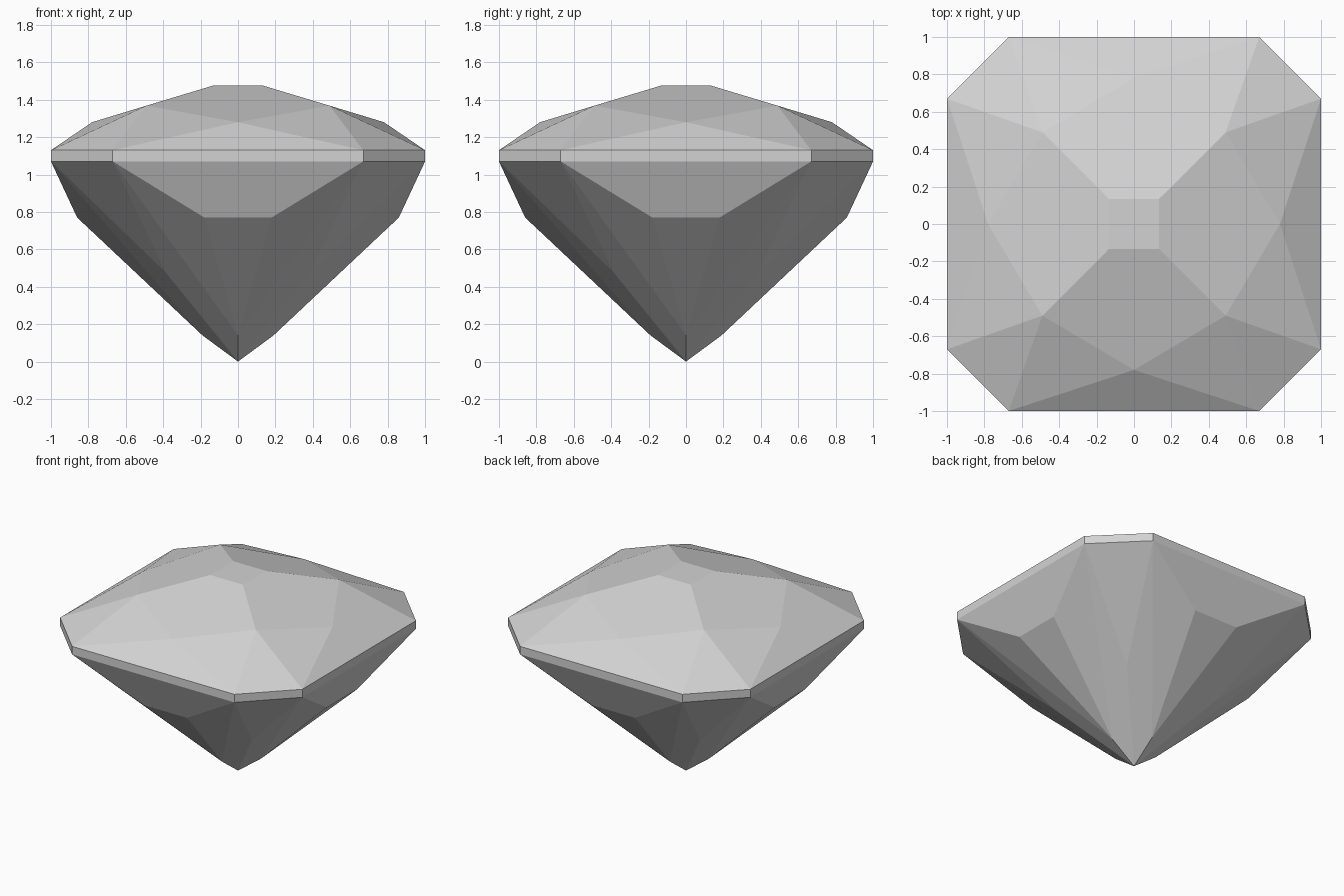
import bpy
import bmesh
from math import pi
from mathutils import Matrix, Vector

cube = bpy.data.objects.get("Cube")
if cube:
    bpy.data.objects.remove(cube, do_unlink=True)

# Material
grey = bpy.data.materials.new("pale grey")
grey.use_nodes = True
colour = (0.65, 0.65, 0.65, 1)
grey.diffuse_color = colour
grey.node_tree.nodes["Principled BSDF"].inputs["Base Color"].default_value = colour

TOP, GIRDLE_TOP, GIRDLE_LOW = 1.475, 1.13, 1.07


def mirrored(x, y, z):
    """Left and right copies of a point."""
    return Vector((-x, y, z)), Vector((x, y, z))


# Key points of the front quarter
table_l, table_r = mirrored(0.135, -0.135, TOP)
shoulder_l, shoulder_r = mirrored(0.49, -0.49, 1.368)
star = Vector((0, -0.78, 1.28))
rim_l, rim_r = mirrored(0.67, -1, GIRDLE_TOP)
low_l, low_r = mirrored(0.67, -1, GIRDLE_LOW)
corner = Vector((1, -0.67, GIRDLE_TOP))
low_corner = Vector((1, -0.67, GIRDLE_LOW))
belly_l, belly_r = mirrored(0.18, -0.86, 0.77)
keel = Vector((0, -0.19, 0.14))
keel_r = Vector((0.19, 0, 0.14))
apex = Vector((0.386, -0.386, 0.476))
tip = Vector((0, 0, 0))

quarter = [
    # crown
    (table_l, shoulder_l, star, shoulder_r, table_r),
    (star, rim_l, rim_r),
    (shoulder_l, rim_l, star),
    (shoulder_r, star, rim_r),
    (shoulder_r, rim_r, corner),
    # girdle
    (rim_l, low_l, low_r, rim_r),
    (rim_r, low_r, low_corner, corner),
    # pavilion
    (low_l, belly_l, belly_r, low_r),
    (belly_l, keel, belly_r),
    (low_l, keel, belly_l),
    (low_r, belly_r, keel),
    (low_r, apex, low_corner),
    (low_r, keel, tip, apex),
    (low_corner, apex, tip, keel_r),
]

# Repeat the quarter around the axis and close the table
bm = bmesh.new()
for turn in range(4):
    spin = Matrix.Rotation(turn * pi / 2, 3, "Z")
    for facet in quarter:
        bm.faces.new([bm.verts.new(spin @ p) for p in facet])
bm.faces.new([bm.verts.new(Matrix.Rotation(t * pi / 2, 3, "Z") @ table_l)
              for t in range(4)])
bmesh.ops.remove_doubles(bm, verts=bm.verts, dist=0.0005)
bmesh.ops.recalc_face_normals(bm, faces=bm.faces)

mesh = bpy.data.meshes.new("cut_gem")
bm.to_mesh(mesh)
bm.free()
mesh.materials.append(grey)
gem = bpy.data.objects.new("cut_gem", mesh)
bpy.context.collection.objects.link(gem)
